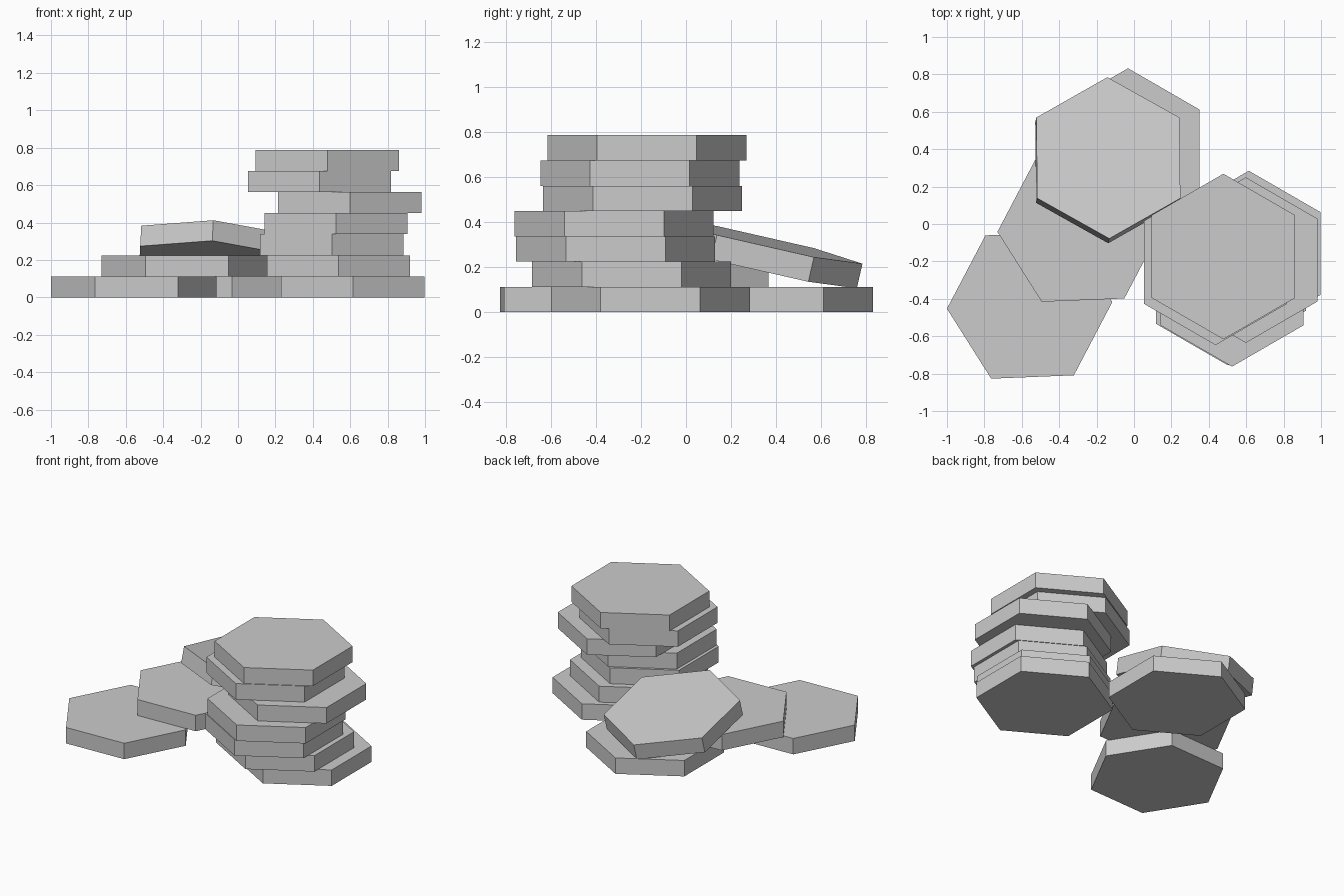
import bpy
import bmesh
from math import cos, sin, pi, radians

cube = bpy.data.objects.get("Cube")
if cube:
    bpy.data.objects.remove(cube, do_unlink=True)

RADIUS = 0.4425
HEIGHT = 0.1124

# Single plain grey
grey = bpy.data.materials.new("plain_grey")
grey.use_nodes = True
color = (0.6, 0.6, 0.6, 1.0)
grey.diffuse_color = color
grey.node_tree.nodes["Principled BSDF"].inputs["Base Color"].default_value = color


def hex_tile(name, center, turn=0.0, tilt=(0.0, 0.0)):
    """Six-sided slab centred on its origin; at turn 0 its points face +y and -y."""
    bm = bmesh.new()
    ring = [bm.verts.new((RADIUS * cos(a), RADIUS * sin(a), -HEIGHT / 2))
            for a in (pi / 2 + radians(turn) + i * pi / 3 for i in range(6))]
    base = bm.faces.new(ring)
    extruded = bmesh.ops.extrude_face_region(bm, geom=[base], use_keep_orig=True)
    top = [v for v in extruded["geom"] if isinstance(v, bmesh.types.BMVert)]
    bmesh.ops.translate(bm, verts=top, vec=(0, 0, HEIGHT))
    bmesh.ops.recalc_face_normals(bm, faces=bm.faces)
    mesh = bpy.data.meshes.new(name)
    bm.to_mesh(mesh)
    bm.free()
    mesh.materials.append(grey)
    obj = bpy.data.objects.new(name, mesh)
    obj.location = center
    obj.rotation_euler = (radians(tilt[0]), radians(tilt[1]), 0)
    bpy.context.collection.objects.link(obj)
    return obj


# Uneven stack, bottom to top
stack = [(0.614, -0.158), (0.537, -0.242), (0.502, -0.313), (0.524, -0.32),
         (0.598, -0.193), (0.436, -0.205), (0.478, -0.174)]
for level, (x, y) in enumerate(stack):
    hex_tile(f"stack_tile_{level + 1}", (x, y, HEIGHT * (level + 0.5)))

# Loose tiles on the ground
hex_tile("back_ground_tile", (-0.032, 0.39, HEIGHT / 2))
hex_tile("right_ground_tile", (-0.558, -0.435, HEIGHT / 2), turn=32.3)

# Tile resting across the ground tiles
hex_tile("bridging_tile", (-0.288, -0.024, HEIGHT * 1.5), turn=32.3)

# Tile leaning on the bridging tile
hex_tile("leaning_tile", (-0.14, 0.341, 0.259), tilt=(-12.85, 3.0))
